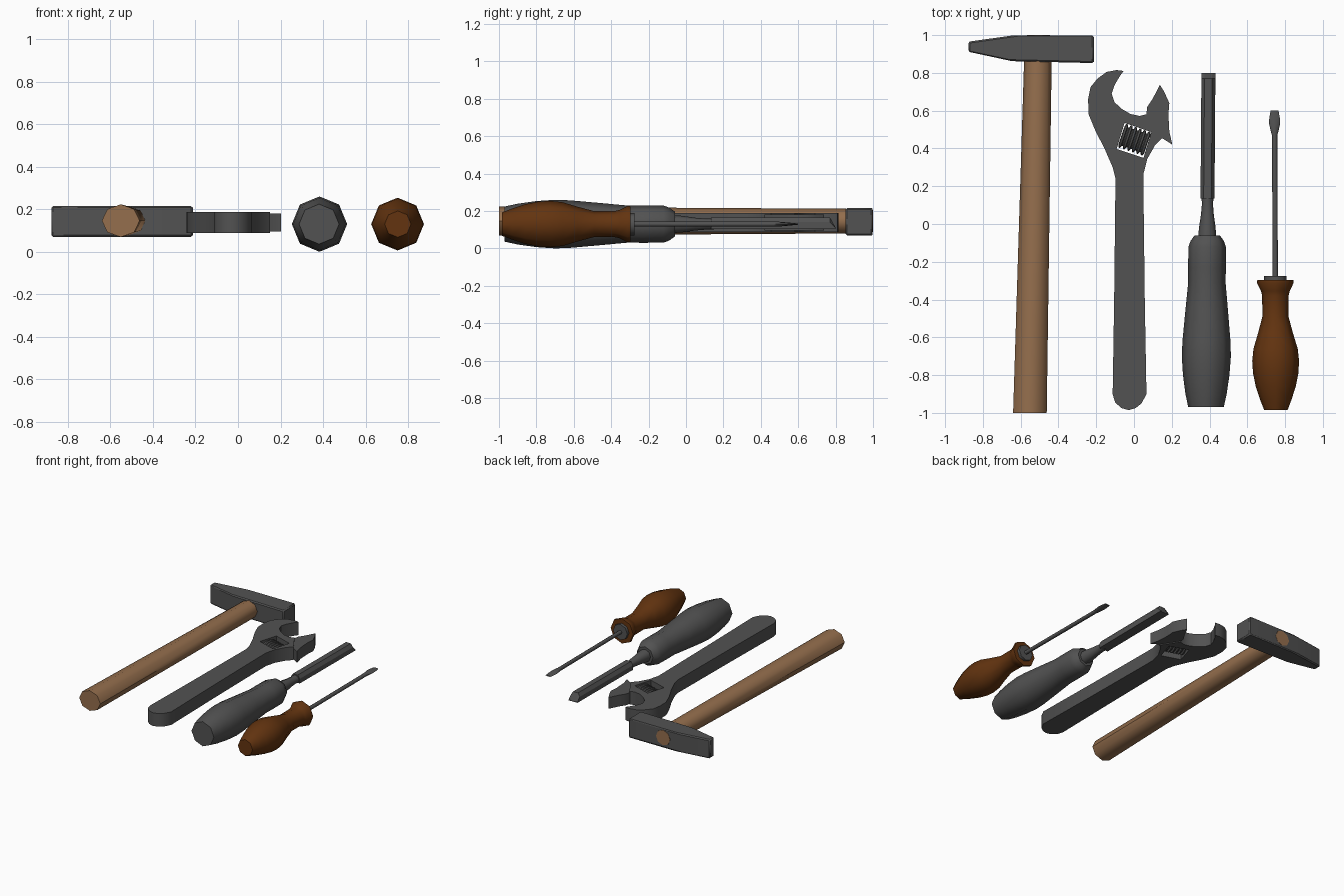
import bpy, bmesh, math

if "Cube" in bpy.data.objects:
    bpy.data.objects.remove(bpy.data.objects["Cube"])


def material(name, rgb):
    m = bpy.data.materials.new(name)
    m.diffuse_color = (*rgb, 1)
    m.use_nodes = True
    m.node_tree.nodes["Principled BSDF"].inputs["Base Color"].default_value = m.diffuse_color
    return m


STEEL = material("dark_steel", (0.085, 0.085, 0.085))
WOOD = material("light_wood", (0.30, 0.158, 0.075))
BROWN = material("dark_brown", (0.125, 0.034, 0.005))


def finish(name, bm, mat, angle=50):
    bmesh.ops.recalc_face_normals(bm, faces=bm.faces[:])
    me = bpy.data.meshes.new(name)
    bm.to_mesh(me)
    bm.free()
    me.materials.append(mat)
    ob = bpy.data.objects.new(name, me)
    bpy.context.collection.objects.link(ob)
    bpy.ops.object.select_all(action='DESELECT')
    ob.select_set(True)
    bpy.context.view_layer.objects.active = ob
    bpy.ops.object.shade_smooth_by_angle(angle=math.radians(angle))
    return ob


def loft(name, sections, mat, angle=50):
    """Skin a list of equal-length rings of 3D points and cap the ends."""
    bm = bmesh.new()
    rings = [[bm.verts.new(p) for p in s] for s in sections]
    n = len(rings[0])
    for a, b in zip(rings, rings[1:]):
        for i in range(n):
            j = (i + 1) % n
            bm.faces.new((a[i], a[j], b[j], b[i]))
    bm.faces.new(rings[0])
    bm.faces.new(rings[-1])
    return finish(name, bm, mat, angle)


def lathe(name, profile, mat, axis=lambda y: 0, z=0, n=8, angle=50):
    """Turned part along y; profile rows are (y, radius in x, radius in z)."""
    turns = [2 * math.pi * i / n for i in range(n)]
    return loft(name, [[(axis(y) + rx * math.cos(t), y, z + rz * math.sin(t))
                        for t in turns] for y, rx, rz in profile], mat, angle)


def prism(name, loops, z0, z1, mat, angle=35):
    """Flat plate from an outline and optional hole loops."""
    bm = bmesh.new()
    levels = []
    for z in (z0, z1):
        edges, rings = [], []
        for pts in loops:
            vs = [bm.verts.new((x, y, z)) for x, y in pts]
            edges += [bm.edges.new((vs[i - 1], vs[i])) for i in range(len(vs))]
            rings.append(vs)
        bmesh.ops.triangle_fill(bm, edges=edges, use_beauty=True)
        levels.append(rings)
    for low, high in zip(*levels):
        for i in range(len(low)):
            bm.faces.new((low[i - 1], low[i], high[i], high[i - 1]))
    return finish(name, bm, mat, angle)


def line(xa, ya, xb, yb):
    return lambda y: xa + (xb - xa) * (y - ya) / (yb - ya)


# Hammer: wedge-nosed head with the handle passing through it
head = prism("hammer_head",
             [[(-0.877, 0.965), (-0.645, 0.998), (-0.212, 0.998),
               (-0.212, 0.852), (-0.645, 0.862), (-0.877, 0.912)]],
             0.07, 0.215, STEEL, 25)
bev = head.modifiers.new("soft_edges", 'BEVEL')
bev.width = 0.008
bev.segments = 1
bev.limit_method = 'ANGLE'
bev.angle_limit = math.radians(40)
lathe("hammer_handle",
      [(-1.0, 0.089, 0.077), (0.86, 0.073, 0.066), (1.0, 0.06, 0.058)],
      WOOD, line(-0.551, -1, -0.509, 0.86), 0.146)

# Adjustable wrench: body with hooked jaw and a through window
outline = [(-.113, -.90), (-.105, -.40), (-.098, .24), (-.113, .30),
           (-.156, .40), (-.203, .49), (-.24, .58), (-.243, .66),
           (-.23, .725), (-.193, .77), (-.145, .805), (-.092, .815),
           (-.055, .81), (-.077, .78), (-.103, .735), (-.118, .69),
           (-.103, .645), (-.066, .61), (-.018, .582), (.03, .572),
           (.07, .582), (.15, .455), (.113, .42), (.07, .344),
           (.05, .265), (.05, .19), (.057, -.40), (.066, -.90),
           (.04, -.95), (.008, -.975), (-.028, -.985), (-.065, -.975),
           (-.1, -.945)]
window = [(-.05, .535), (.092, .487), (.05, .35), (-.092, .397)]
prism("wrench_body", [outline, window], 0.088, 0.188, STEEL)
prism("wrench_sliding_jaw",
      [[(.07, .62), (.10, .665), (.137, .737), (.16, .70), (.187, .64),
        (.182, .58), (.187, .49), (.203, .42), (.14, .46), (.065, .575)]],
      0.095, 0.181, STEEL)

# Ridged adjusting screw inside the window
ridges = []
for k in range(6):
    y = -0.072 + k * 0.025
    ridges += [(y, .052, .032), (y + .005, .066, .044),
               (y + .014, .066, .044), (y + .019, .052, .032)]
screw = lathe("wrench_screw", ridges, STEEL, n=12, angle=31)
screw.location = (0.002, 0.446, 0.138)
screw.rotation_euler.z = math.radians(71.3)

# Chisel: turned handle, neck and bevel-edged blade
chisel = line(0.381, -0.97, 0.394, 0.8)
lathe("chisel_handle",
      [(y, r, r) for y, r in ((-.97, .094), (-.90, .109), (-.80, .123),
                              (-.70, .13), (-.62, .127), (-.45, .112),
                              (-.31, .099), (-.23, .10), (-.12, .099),
                              (-.09, .088), (-.06, .067))],
      STEEL, chisel, 0.13)
lathe("chisel_neck",
      [(-.07, .048, .048), (-.02, .044, .044), (.05, .034, .034),
       (.11, .029, .029), (.15, .034, .029)], STEEL, chisel, 0.13)
blade = []
for y, top, side in ((.135, .165, .14), (.77, .165, .14), (.80, .112, .11)):
    c, w = chisel(y), 0.037
    blade.append([(c - w, y, .105), (c + w, y, .105), (c + w, y, side),
                  (c + w * .55, y, top), (c - w * .55, y, top), (c - w, y, side)])
loft("chisel_blade", blade, STEEL, 20)

# Screwdriver: turned handle, collar and flat-tipped shaft
driver = line(0.751, -0.98, 0.744, 0.6)
lathe("screwdriver_handle",
      [(y, r, r) for y, r in ((-.985, .062), (-.93, .083), (-.86, .106),
                              (-.79, .12), (-.725, .124), (-.66, .117),
                              (-.58, .093), (-.49, .069), (-.38, .070),
                              (-.355, .076), (-.312, .097), (-.296, .095))],
      BROWN, driver, 0.13)
lathe("screwdriver_collar", [(-.30, .06, .06), (-.275, .06, .06)],
      STEEL, driver, 0.13)
lathe("screwdriver_shaft",
      [(-.28, .014, .014), (.47, .014, .014), (.49, .020, .0135),
       (.53, .029, .010), (.56, .028, .007), (.60, .021, .003)],
      STEEL, driver, 0.13)
